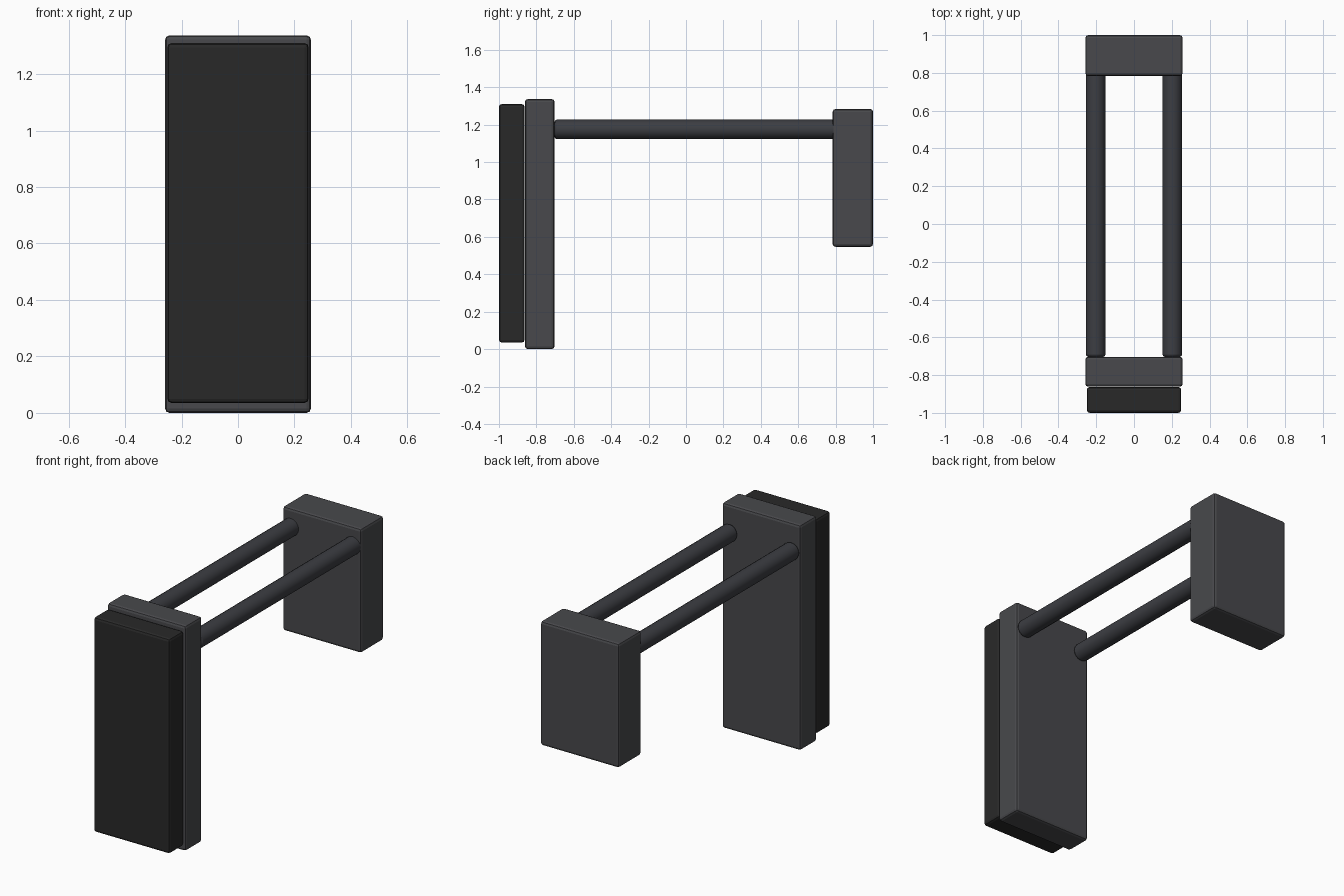
import bpy
from math import pi

if "Cube" in bpy.data.objects:
    bpy.data.objects.remove(bpy.data.objects["Cube"])


def paint(obj, name, color):
    mat = bpy.data.materials.get(name) or bpy.data.materials.new(name)
    mat.diffuse_color = color
    mat.use_nodes = True
    mat.node_tree.nodes["Principled BSDF"].inputs["Base Color"].default_value = mat.diffuse_color
    obj.data.materials.append(mat)


def bevel(obj, width, segments=2):
    mod = obj.modifiers.new("edge_bevel", 'BEVEL')
    mod.width = width
    mod.segments = segments
    mod.limit_method = 'ANGLE'
    mod.angle_limit = 0.9


def block(name, width, y0, y1, z0, z1, mat):
    bpy.ops.mesh.primitive_cube_add(size=1, location=(0, (y0 + y1) / 2, (z0 + z1) / 2))
    obj = bpy.context.object
    obj.name = name
    obj.scale = (width, y1 - y0, z1 - z0)
    bpy.ops.object.transform_apply(location=False, rotation=False, scale=True)
    bevel(obj, 0.015)
    paint(obj, *mat)


def rod(name, x, z, radius, y0, y1, mat):
    bpy.ops.mesh.primitive_cylinder_add(vertices=16, radius=radius, depth=y1 - y0,
                                        location=(x, (y0 + y1) / 2, z), rotation=(pi / 2, 0, 0))
    obj = bpy.context.object
    obj.name = name
    bpy.ops.object.shade_smooth_by_angle(angle=0.6)
    bevel(obj, 0.012)
    paint(obj, *mat)


GREY = ("dark_grey", (0.065, 0.066, 0.072, 1))
BLACK = ("black_rubber", (0.022, 0.022, 0.022, 1))
METAL = ("rod_metal", (0.045, 0.047, 0.055, 1))

# Rubber shoulder pad and its backing plate
block("butt_pad", 0.50, -1.0, -0.863, 0.035, 1.31, BLACK)
block("backing_plate", 0.516, -0.861, -0.703, 0.0, 1.337, GREY)

# Rear mounting block
block("mounting_block", 0.516, 0.784, 1.0, 0.547, 1.284, GREY)

# Pair of guide rods
for side, x in (("left", -0.203), ("right", 0.203)):
    rod(side + "_rod", x, 1.175, 0.052, -0.703, 0.80, METAL)
